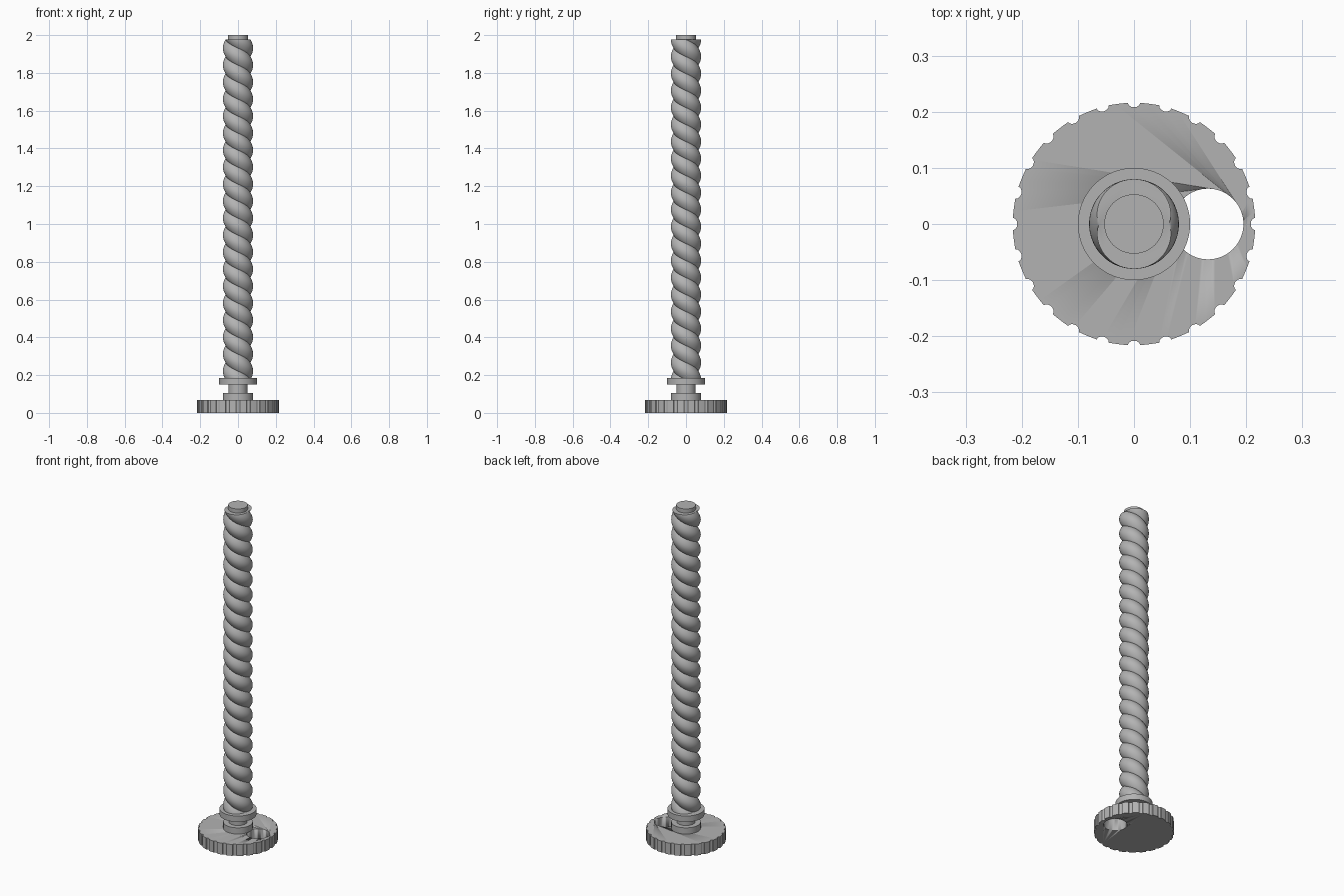
import bpy, bmesh, math
from math import cos, sin, pi, tau

if "Cube" in bpy.data.objects:
    bpy.data.objects.remove(bpy.data.objects["Cube"])

GREY = (0.45, 0.45, 0.45, 1)
metal = bpy.data.materials.new("grey_metal")
metal.diffuse_color = GREY
metal.use_nodes = True
metal.node_tree.nodes["Principled BSDF"].inputs["Base Color"].default_value = GREY


def finish(bm, name, angle=30):
    bmesh.ops.recalc_face_normals(bm, faces=bm.faces)
    mesh = bpy.data.meshes.new(name)
    bm.to_mesh(mesh)
    bm.free()
    obj = bpy.data.objects.new(name, mesh)
    bpy.context.collection.objects.link(obj)
    mesh.materials.append(metal)
    bpy.ops.object.select_all(action="DESELECT")
    obj.select_set(True)
    bpy.context.view_layer.objects.active = obj
    bpy.ops.object.shade_smooth_by_angle(angle=math.radians(angle))
    return obj


def stack(name, sections, angle=30):
    """Closed solid skinned through rings of (x, y, z) points."""
    bm = bmesh.new()
    rings = [[bm.verts.new(p) for p in ring] for ring in sections]
    n = len(rings[0])
    for low, high in zip(rings, rings[1:]):
        for i in range(n):
            j = (i + 1) % n
            bm.faces.new((low[i], low[j], high[j], high[i]))
    bm.faces.new(rings[0][::-1])
    bm.faces.new(rings[-1])
    return finish(bm, name, angle)


def cylinder(name, radius, z0, z1, x=0, sides=64):
    return stack(name, [[(x + radius * cos(tau * i / sides), radius * sin(tau * i / sides), z)
                         for i in range(sides)] for z in (z0, z1)])


# Thumb wheel: rim scalloped by small round notches
RIM, NOTCH, COUNT = 0.216, 0.011, 24
half = NOTCH / RIM
outline = []
for k in range(COUNT):
    a = tau * k / COUNT
    for s in range(7):  # concave notch, then the plain rim up to the next one
        t = pi * s / 6
        r, w = RIM - 0.008 * sin(t), -NOTCH * cos(t)
        outline.append((r * cos(a) - w * sin(a), r * sin(a) + w * cos(a)))
    for s in (1, 2):
        b = a + half + (tau / COUNT - 2 * half) * s / 3
        outline.append((RIM * cos(b), RIM * sin(b)))
wheel = stack("thumb_wheel", [[(x, y, z) for x, y in outline] for z in (0, 0.068)])

# Finger hole through the wheel
cutter = cylinder("finger_hole_cutter", 0.063, -0.1, 0.2, x=0.132)
cut = wheel.modifiers.new("finger_hole", "BOOLEAN")
cut.operation, cut.object, cut.solver = "DIFFERENCE", cutter, "EXACT"
bpy.context.view_layer.objects.active = wheel
bpy.ops.object.modifier_apply(modifier="finger_hole")
bpy.data.objects.remove(cutter)

# Hub, neck, collar and end journal
cylinder("hub", 0.08, 0.067, 0.105)
cylinder("neck", 0.05, 0.1, 0.155)
cylinder("collar", 0.1, 0.15, 0.185)
cylinder("end_journal", 0.053, 1.97, 2.0)

# Two-start left-handed thread: an oval section twisted along the axis
BOTTOM, TOP, LEAD = 0.18, 1.976, 0.18
SIDES, LEVELS = 64, 400
sections = []
for k in range(LEVELS + 1):
    z = BOTTOM + (TOP - BOTTOM) * k / LEVELS
    turn = pi / 2 + tau * (TOP - z) / LEAD
    ring = []
    for i in range(SIDES):
        a = tau * i / SIDES
        r = 0.062 + 0.018 * abs(cos(a)) ** 0.8
        ring.append((r * cos(a + turn), r * sin(a + turn), z))
    sections.append(ring)
stack("screw_thread", sections, 50)
